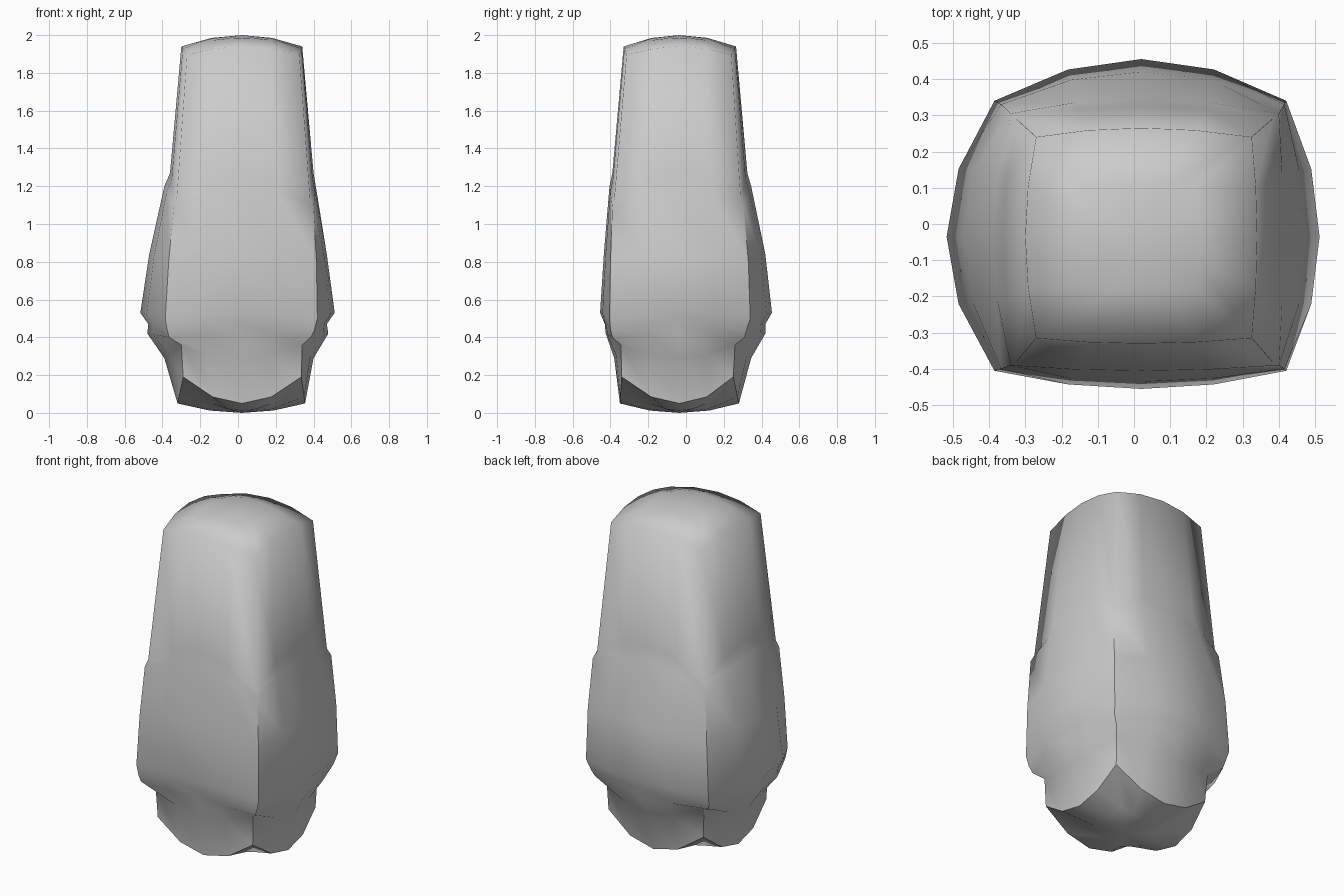
import bpy, bmesh

if "Cube" in bpy.data.objects:
    bpy.data.objects.remove(bpy.data.objects["Cube"])

# Each ring: corner z, mid-side z, corners (left, right, front, back), mids (same order)
RINGS = [
    (1.895, 1.94, (-.27, .325, -.315, .24), (-.30, .34, -.33, .265)),
    (1.13, 1.27, (-.325, .382, -.38, .29), (-.36, .40, -.39, .325)),
    (1.09, 1.20, (-.34, .40, -.39, .305), (-.39, .412, -.405, .345)),
    (.80, .84, (-.367, .415, -.40, .33), (-.47, .47, -.435, .42)),
    (.50, .53, (-.385, .42, -.405, .34), (-.517, .512, -.455, .455)),
    (.44, .47, (-.375, .405, -.40, .32), (-.475, .47, -.43, .42)),
    (.40, .42, (-.365, .385, -.39, .31), (-.48, .478, -.425, .42)),
    (.36, .29, (-.30, .34, -.345, .26), (-.39, .40, -.38, .345)),
    (.19, .05, (-.29, .335, -.34, .25), (-.32, .355, -.35, .28)),
]
CX, CY = .02, -.035


def ring_points(zc, zm, corner, mid):
    """16 points round a bulging rectangle, starting at the front left corner."""
    l, r, f, b = corner
    ml, mr, mf, mb = mid
    sides = [((l, f), (r, f), (CX, mf)), ((r, f), (r, b), (mr, CY)),
             ((r, b), (l, b), (CX, mb)), ((l, b), (l, f), (ml, CY))]
    pts = []
    for p, q, m in sides:
        for k in range(4):
            w = 1 - (k / 2 - 1) ** 2
            pt = []
            for i in range(2):
                base = p[i] + (q[i] - p[i]) * k / 4
                pt.append(base + (m[i] - (p[i] + q[i]) / 2) * w)
            pts.append((pt[0], pt[1], zc + (zm - zc) * w))
    return pts


bm = bmesh.new()


def add_ring(pts):
    return [bm.verts.new(p) for p in pts]


def bridge(a, b):
    for i in range(16):
        j = (i + 1) % 16
        bm.faces.new((a[i], b[i], b[j], a[j]))


def cap(ring, z):
    """Gently domed end made of one inner ring and a centre point."""
    inner = add_ring([(CX + (v.co.x - CX) / 2, CY + (v.co.y - CY) / 2,
                       z + (v.co.z - z) / 4) for v in ring])
    bridge(ring, inner)
    centre = bm.verts.new((CX, CY, z))
    for i in range(16):
        bm.faces.new((inner[i], centre, inner[(i + 1) % 16]))


# Body sides
rings = [add_ring(ring_points(*r)) for r in RINGS]
for a, b in zip(rings, rings[1:]):
    bridge(a, b)

# Crisp corner ridges on the lower body and round the base
for a, b in zip(rings[2:], rings[3:]):
    for i in range(0, 16, 4):
        bm.edges.get((a[i], b[i])).smooth = False
for i in range(16):
    bm.edges.get((rings[-1][i], rings[-1][(i + 1) % 16])).smooth = False

# Domed top and base
cap(rings[0], 2.0)
cap(rings[-1], 0.0)

bmesh.ops.recalc_face_normals(bm, faces=bm.faces)
for f in bm.faces:
    f.smooth = True
mesh = bpy.data.meshes.new("body")
bm.to_mesh(mesh)
bm.free()
bpy.context.collection.objects.link(bpy.data.objects.new("body", mesh))
